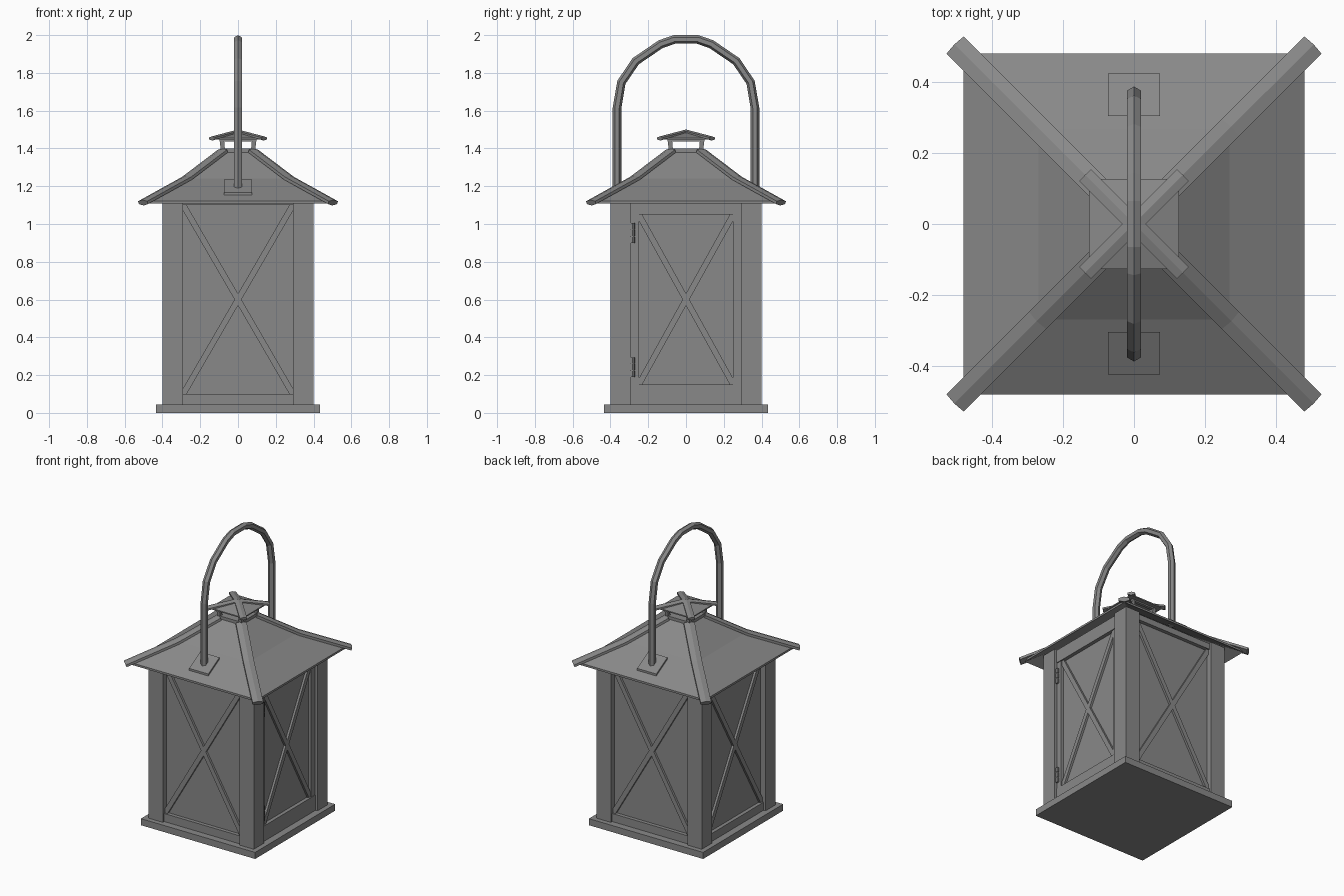
import bpy, bmesh, math
from mathutils import Vector, Matrix

if "Cube" in bpy.data.objects:
    bpy.data.objects.remove(bpy.data.objects["Cube"])

metal = bpy.data.materials.new("grey_metal")
metal.use_nodes = True
grey = (0.25, 0.25, 0.25, 1)
metal.diffuse_color = grey
metal.node_tree.nodes["Principled BSDF"].inputs["Base Color"].default_value = grey

Z = Vector((0, 0, 1))


def finish(name, bm, turn=0):
    bmesh.ops.recalc_face_normals(bm, faces=bm.faces)
    mesh = bpy.data.meshes.new(name)
    bm.to_mesh(mesh)
    bm.free()
    mesh.materials.append(metal)
    mesh.transform(Matrix.Rotation(turn, 4, 'Z'))
    obj = bpy.data.objects.new(name, mesh)
    bpy.context.collection.objects.link(obj)
    return obj


def box(name, x, y, z, turn=0):
    """Box from (low, high) pairs."""
    bm = bmesh.new()
    bmesh.ops.create_cube(bm, size=1)
    for v in bm.verts:
        v.co = [r[0] if c < 0 else r[1] for c, r in zip(v.co, (x, y, z))]
    return finish(name, bm, turn)


def skin(name, rings, turn=0):
    """Join equal rings of points into a capped solid."""
    bm = bmesh.new()
    rows = [[bm.verts.new(p) for p in ring] for ring in rings]
    n = len(rows[0])
    for a, b in zip(rows, rows[1:]):
        for i in range(n):
            bm.faces.new((a[i], a[(i + 1) % n], b[(i + 1) % n], b[i]))
    bm.faces.new(rows[0])
    bm.faces.new(rows[-1])
    return finish(name, bm, turn)


def square(h, z):
    return [(-h, -h, z), (h, -h, z), (h, h, z), (-h, h, z)]


def sweep(name, path, side, wide, high, turn=0):
    """Six-sided bar along a planar path; side is the plane normal."""
    path = [Vector(p) for p in path]
    side = Vector(side).normalized()
    rings = []
    for i, p in enumerate(path):
        d_in = (p - path[max(i - 1, 0)]).normalized()
        d_out = (path[min(i + 1, len(path) - 1)] - p).normalized()
        up = side.cross((d_in + d_out).normalized())
        rings.append([p + side * s * wide + up * u * high for s, u in
                      ((0, 1), (1, .5), (1, -.5), (0, -1), (-1, -.5), (-1, .5))])
    return skin(name, rings, turn)


# Base, body core and corner posts
BASE, EAVE = 0.045, 1.12
box("base", (-.433, .433), (-.433, .433), (0, BASE))
box("panes", (-.36, .36), (-.36, .36), (BASE, EAVE))
for sx in (-1, 1):
    for sy in (-1, 1):
        box("corner_post", sorted((sx * .29, sx * .4)), sorted((sy * .29, sy * .4)),
            (BASE, 1.145))


def cross_bars(a, low, high, turn):
    """Two diagonal bars cut to fit a rectangular opening."""
    dx, dz = .018, .032
    for m in (-1, 1):
        outline = [(-a, low), (-a + dx, low), (a, high - dz),
                   (a, high), (a - dx, high), (-a, low + dz)]
        skin("cross_bar", [[(m * x, y, z) for x, z in outline] for y in (-.375, -.355)], turn)


# Four sides: three plain, and a door on the +x side
for k in range(4):
    turn = k * math.pi / 2
    door = k == 1
    low, high = (.15, 1.05) if door else (.1, 1.1)
    half = .25 if door else .29
    box("bottom_rail", (-.29, .29), (-.385, -.35), (BASE, low), turn)
    box("top_rail", (-.29, .29), (-.385, -.35), (high, 1.14), turn)
    cross_bars(half, low, high, turn)
    if door:
        for s in (-1, 1):
            box("door_stile", sorted((s * .25, s * .29)), (-.38, -.35), (low, high), turn)
        # Hinges with three knuckles each
        for z in (.19, .9):
            for j in range(3):
                z0 = z + j * .036
                ring = [Vector((-.283 + .012 * math.cos(t * math.pi / 4),
                                -.383 + .012 * math.sin(t * math.pi / 4), 0)) for t in range(8)]
                skin("hinge_knuckle", [[p + Z * h for p in ring] for h in (z0, z0 + .032)], turn)
            box("hinge_pin", (-.29, -.276), (-.39, -.37), (z, z + .104), turn)

# Main roof: thin shell with a change of slope, closed at the neck
PROFILE = [(.482, 1.122), (.27, 1.242), (.085, 1.385)]
outer = [square(h, z) for h, z in PROFILE]
inner = [square(h, z - .014) for h, z in PROFILE]
skin("roof", inner[::-1] + outer)  # the end caps close the shell at the neck

# Hip bars on the roof corners
for k in range(4):
    turn = k * math.pi / 2
    path = [(.503, .503, 1.113), (.27, .27, 1.242), (.08, .08, 1.386)]
    sweep("hip_bar", path, (1, -1, 0), .034, .016, turn)
    sweep("cap_hip_bar", [(.137, .137, 1.453), (0, 0, 1.489)], (1, -1, 0), .023, .011, turn)
    # Open vent: leaning corner legs and top edge
    skin("vent_leg", [[(x * f, y * f, z) for x, y in
                       ((.068, .068), (.09, .068), (.09, .09), (.068, .09))]
                      for f, z in ((1, 1.38), (1.09, 1.45))], turn)
    box("vent_top_edge", (-.095, .095), (-.098, -.078), (1.438, 1.452), turn)

# Vent floor and cap
box("vent_floor", (-.092, .092), (-.092, .092), (1.375, 1.4))
skin("vent_cap", [square(.127, 1.447), square(.127, 1.455), square(.004, 1.492)])

# Foot plates for the handle, lying on the roof slope
for turn in (0, math.pi):
    rings = []
    for y, z in ((-.425, 1.154), (-.305, 1.222)):
        rings.append([(-.073, y, z - .01), (.073, y, z - .01),
                      (.073, y, z + .014), (-.073, y, z + .014)])
    skin("handle_plate", rings, turn)

# Arched handle
half = [(.365, 1.17), (.365, 1.615), (.342, 1.75), (.266, 1.862), (.134, 1.952), (.062, 1.977)]
arch = [(0, -y, z) for y, z in half] + [(0, y, z) for y, z in half[::-1]]
sweep("handle", arch, (1, 0, 0), .02, .023)
